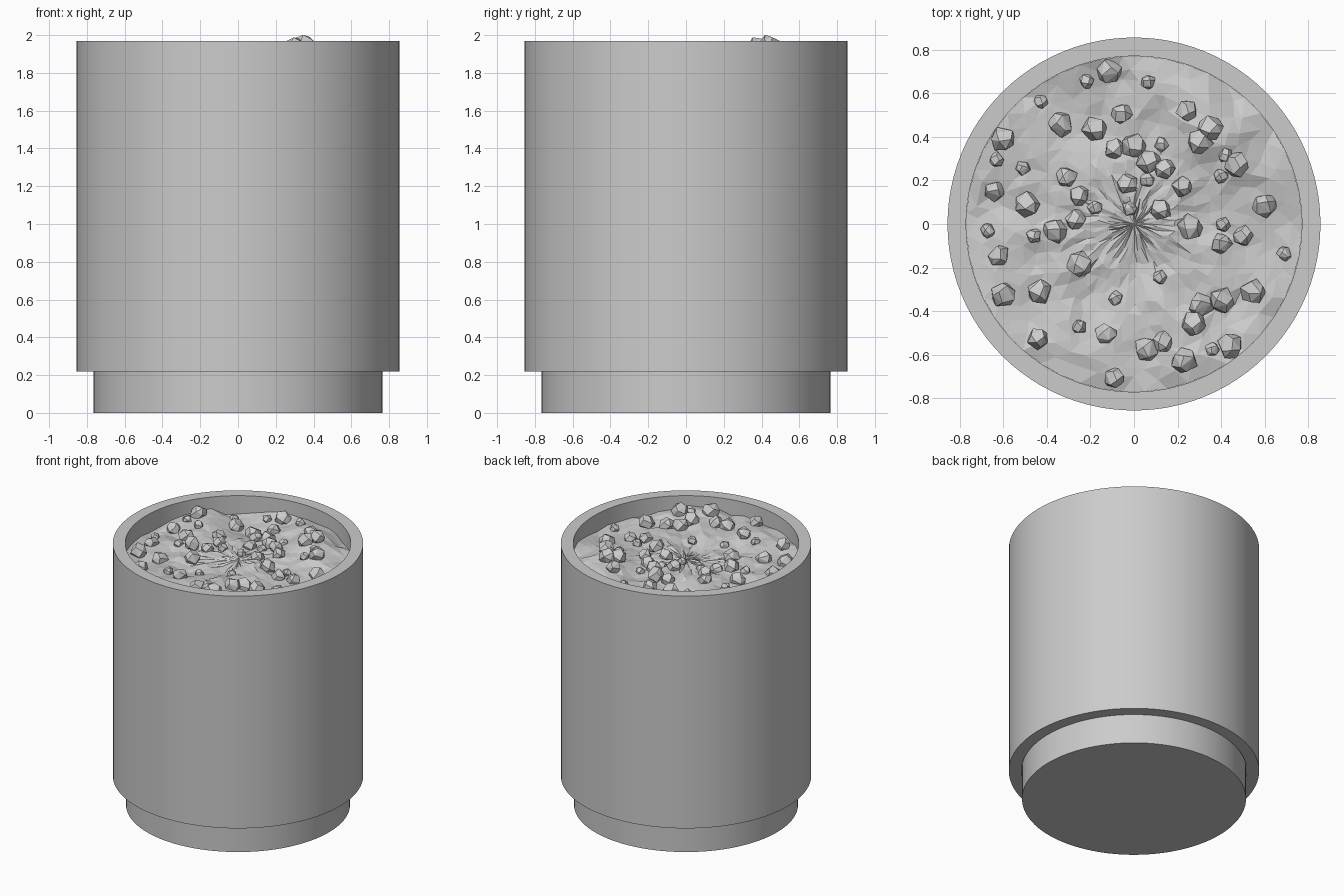
import bpy, bmesh, math, random
from mathutils import Vector, noise

if "Cube" in bpy.data.objects:
    bpy.data.objects.remove(bpy.data.objects["Cube"])

random.seed(4)
SEG = 96


def finish(name, bm, smooth=False):
    bmesh.ops.recalc_face_normals(bm, faces=bm.faces[:])
    me = bpy.data.meshes.new(name)
    bm.to_mesh(me)
    bm.free()
    ob = bpy.data.objects.new(name, me)
    bpy.context.collection.objects.link(ob)
    if smooth:
        bpy.ops.object.select_all(action='DESELECT')
        ob.select_set(True)
        bpy.context.view_layer.objects.active = ob
        bpy.ops.object.shade_smooth_by_angle(angle=math.radians(30))
    return ob


def lathe(name, profile):
    """Revolve a closed (radius, z) profile around z."""
    bm = bmesh.new()
    vs = [bm.verts.new((r, 0, z)) for r, z in profile]
    es = [bm.edges.new((vs[i], vs[(i + 1) % len(vs)])) for i in range(len(vs))]
    bmesh.ops.spin(bm, geom=vs + es, cent=(0, 0, 0), axis=(0, 0, 1),
                   angle=2 * math.pi, steps=SEG, use_duplicate=False)
    bmesh.ops.remove_doubles(bm, verts=bm.verts[:], dist=1e-5)
    return finish(name, bm, True)


# Pot wall and recessed foot
lathe("pot_wall", [(0.77, 0.22), (0.855, 0.22), (0.855, 1.97), (0.77, 1.97)])
bm = bmesh.new()
bmesh.ops.create_cone(bm, cap_ends=True, segments=SEG, radius1=0.765,
                      radius2=0.765, depth=0.28)
bmesh.ops.translate(bm, verts=bm.verts[:], vec=(0, 0, 0.14))
finish("pot_foot", bm, True)


# Uneven soil, with one mound near the back right
def rough(x, y):
    return (0.05 * noise.noise(Vector((x * 2.6, y * 2.6, 3.1)))
            + 0.035 * noise.noise(Vector((x * 6, y * 6, 7.7))))


PEAK = (0.35, 0.44)
LIFT = 0.075 - rough(*PEAK)


def soil_z(x, y):
    d2 = (x - PEAK[0]) ** 2 + (y - PEAK[1]) ** 2
    return 1.855 + rough(x, y) + LIFT * math.exp(-d2 / 0.03)


bm = bmesh.new()
RINGS, COLS, R = 13, 48, 0.77
prev = [bm.verts.new((0, 0, soil_z(0, 0)))] * COLS
for i in range(1, RINGS + 1):
    ring = []
    for j in range(COLS):
        edge = i == RINGS
        r = R * (i + (0 if edge else random.uniform(-.3, .3))) / RINGS
        a = 2 * math.pi * (j + 0.5 * (i % 2) + (0 if edge else random.uniform(-.3, .3))) / COLS
        x, y = r * math.cos(a), r * math.sin(a)
        ring.append(bm.verts.new((x, y, soil_z(x, y) + random.uniform(-.007, .007))))
    for j in range(COLS):
        k = (j + 1) % COLS
        if i == 1:
            bm.faces.new((prev[0], ring[j], ring[k]))
        elif i % 2:
            bm.faces.new((prev[j], ring[j], prev[k]))
            bm.faces.new((prev[k], ring[j], ring[k]))
        else:
            bm.faces.new((prev[j], ring[j], ring[k]))
            bm.faces.new((prev[j], ring[k], prev[k]))
    prev = ring
soil = finish("soil", bm)
if soil.data.polygons[0].normal.z < 0:
    soil.data.flip_normals()


# Faceted pebbles, grouped by size
def pebble(bm, x, y, r):
    n, spin = 15, random.uniform(0, 6.28)
    z0 = soil_z(x, y) + 0.2 * r
    pts = []
    for i in range(n):
        h = 1 - 2 * (i + 0.5) / n
        a = i * 2.39996 + spin + random.uniform(-.3, .3)
        s = math.sqrt(1 - h * h)
        p = Vector((s * math.cos(a), s * math.sin(a), h)) * r * random.uniform(.92, 1.1)
        pts.append(bm.verts.new((x + p.x, y + p.y, z0 + p.z)))
    res = bmesh.ops.convex_hull(bm, input=pts)
    inner = [v for v in res["geom_interior"] if isinstance(v, bmesh.types.BMVert)]
    bmesh.ops.delete(bm, geom=inner, context='VERTS')


PEBBLES = {
    0.06: [(-.115, .70), (-.335, .455), (-.18, .435), (-.6, .39), (-.49, .09),
           (-.25, -.185), (-.435, -.31), (-.6, -.325), (0, .355), (.07, .285),
           (.35, .44), (.3, .375), (.47, .27), (.6, .085), (.255, -.015),
           (.4, -.35), (.31, -.375), (.275, -.46), (.545, -.31), (.06, -.575),
           (.23, -.625), (-.36, -.03), (.44, -.56)],
    0.05: [(-.055, .505), (-.31, .215), (-.25, .13), (-.27, .02), (-.64, .15),
           (-.62, -.145), (-.03, .185), (.14, .255), (.22, .17), (.12, .065),
           (.4, -.09), (.5, -.055), (-.13, -.505), (-.09, -.705), (.13, -.54),
           (-.44, -.525), (-.09, .345), (.24, .52)],
    0.035: [(-.215, .655), (.065, .65), (-.425, .56), (-.63, .295), (-.51, .255),
            (.125, .365), (.42, .315), (.4, .22), (.06, .2), (-.02, .07),
            (-.18, .075), (.41, 0), (-.46, -.055), (-.67, -.03), (.12, -.245),
            (-.085, -.34), (-.25, -.47), (.69, -.135), (.36, -.575)],
}
for size, spots in PEBBLES.items():
    bm = bmesh.new()
    for x, y in spots:
        pebble(bm, x, y, size)
    finish("pebbles_%d" % round(size * 1000), bm)
